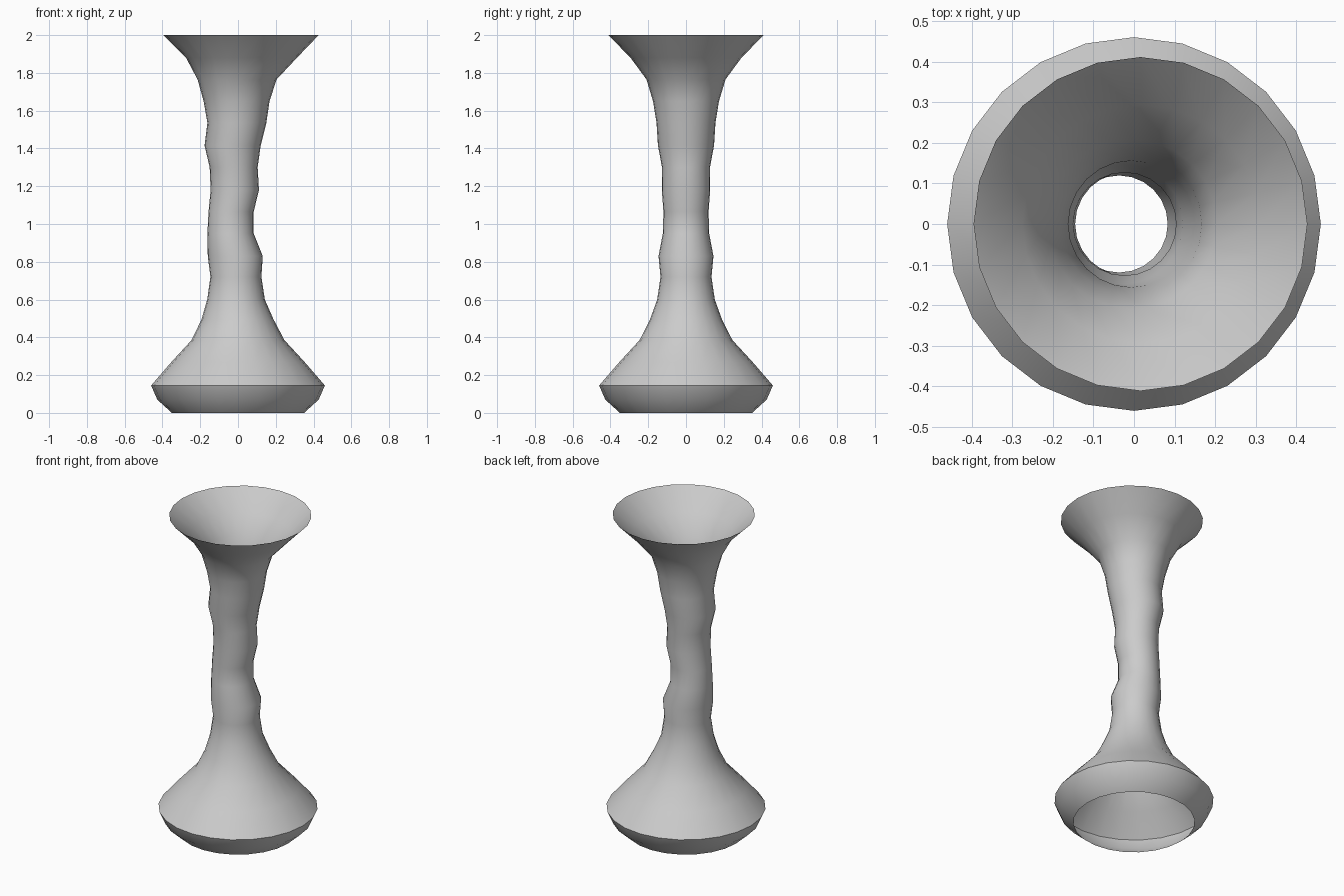
import bpy, bmesh, math

if "Cube" in bpy.data.objects:
    bpy.data.objects.remove(bpy.data.objects["Cube"])

SIDES = 24
# Wobbly tube rings: (height, left x, right x)
RINGS = [
    (0.0, -0.35, 0.35), (0.07, -0.427, 0.427), (0.145, -0.46, 0.46),
    (0.27, -0.352, 0.352), (0.385, -0.246, 0.246), (0.495, -0.193, 0.188),
    (0.60, -0.163, 0.142), (0.72, -0.146, 0.124), (0.83, -0.16, 0.131),
    (0.95, -0.162, 0.083), (1.065, -0.156, 0.083), (1.18, -0.145, 0.111),
    (1.30, -0.15, 0.104), (1.415, -0.177, 0.12), (1.535, -0.162, 0.15),
    (1.65, -0.182, 0.167), (1.765, -0.214, 0.204), (1.88, -0.275, 0.312),
    (2.0, -0.395, 0.427),
]

# Open-ended flared stand: circular rings whose centres drift sideways
bm = bmesh.new()
loops = []
for z, x0, x1 in RINGS:
    c, r = (x0 + x1) / 2, (x1 - x0) / 2
    loops.append([bm.verts.new((c + r * math.cos(math.tau * i / SIDES),
                                r * math.sin(math.tau * i / SIDES), z))
                  for i in range(SIDES)])
for a, b in zip(loops, loops[1:]):
    for i in range(SIDES):
        j = (i + 1) % SIDES
        bm.faces.new((a[i], a[j], b[j], b[i]))
mesh = bpy.data.meshes.new("flared_stand")
bm.to_mesh(mesh)
bm.free()
stand = bpy.data.objects.new("flared_stand", mesh)
bpy.context.collection.objects.link(stand)

# Smooth walls with a crisp edge round the foot
bpy.context.view_layer.objects.active = stand
stand.select_set(True)
bpy.ops.object.shade_smooth_by_angle(angle=math.radians(50))
